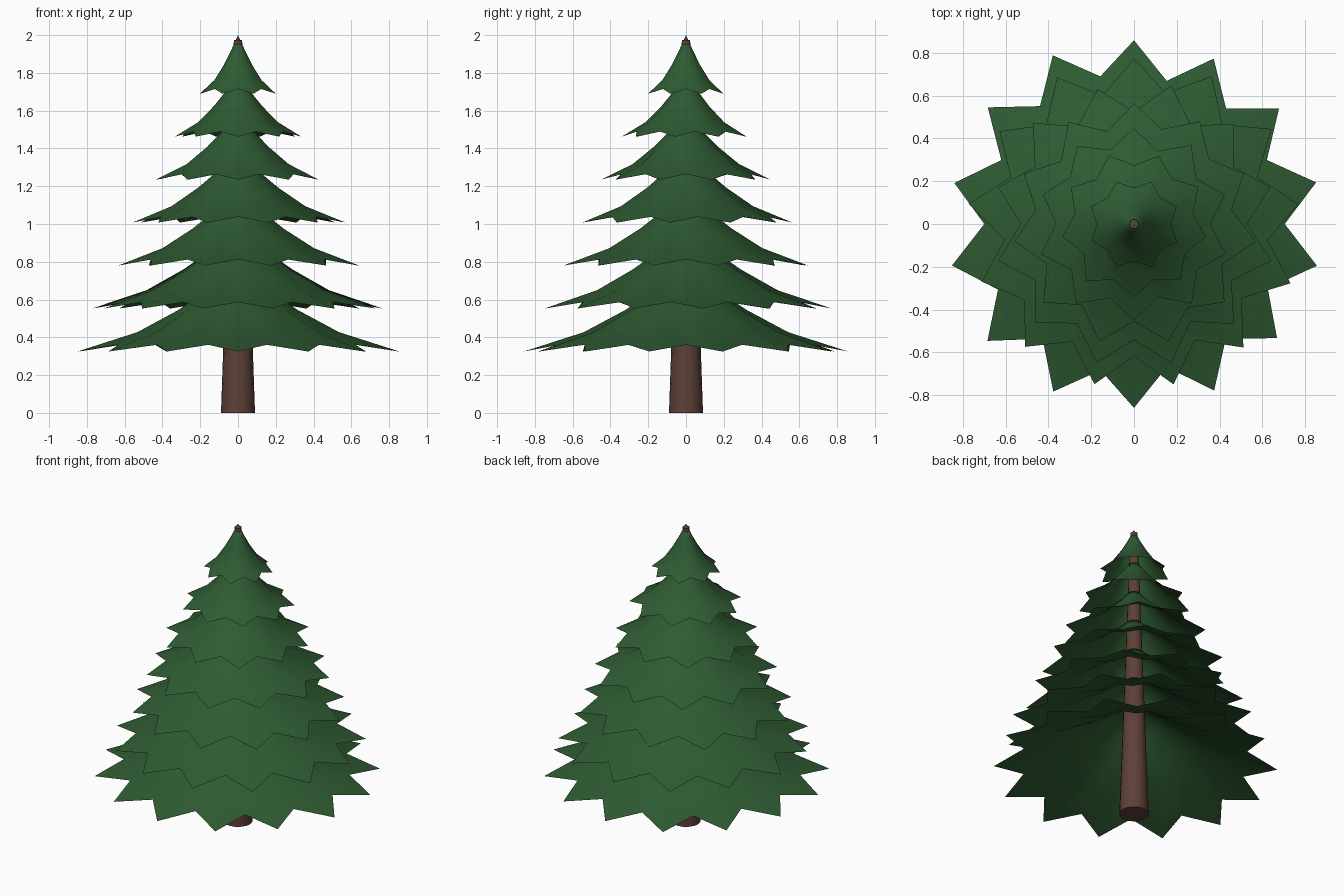
import bpy, bmesh, math, random

random.seed(4)
if "Cube" in bpy.data.objects:
    bpy.data.objects.remove(bpy.data.objects["Cube"])


def make_material(name, rgb):
    mat = bpy.data.materials.new(name)
    mat.use_nodes = True
    colour = (*rgb, 1)
    mat.diffuse_color = colour
    bsdf = mat.node_tree.nodes["Principled BSDF"]
    bsdf.inputs["Base Color"].default_value = colour
    bsdf.inputs["Roughness"].default_value = 0.9
    return mat


needle_green = make_material("needle_green", (0.028, 0.105, 0.032))
bark_brown = make_material("bark_brown", (0.109, 0.051, 0.038))


def finish(bm, name, mat, sharp_angle):
    mesh = bpy.data.meshes.new(name)
    bm.to_mesh(mesh)
    bm.free()
    mesh.materials.append(mat)
    obj = bpy.data.objects.new(name, mesh)
    bpy.context.collection.objects.link(obj)
    bpy.ops.object.select_all(action="DESELECT")
    obj.select_set(True)
    bpy.context.view_layer.objects.active = obj
    bpy.ops.object.shade_smooth_by_angle(angle=math.radians(sharp_angle))
    return obj


# Tapered trunk running up through every tier
bm = bmesh.new()
bmesh.ops.create_cone(bm, cap_ends=True, segments=16, radius1=0.09,
                      radius2=0.022, depth=1.975)
bmesh.ops.translate(bm, verts=bm.verts, vec=(0, 0, 1.975 / 2))
finish(bm, "trunk", bark_brown, 40)


def branch_tier(name, rim_z, height, radius, points, tip_in_front):
    """Open drooping cone whose rim is a star of branch tips and notches."""
    bm = bmesh.new()
    columns = points * 2
    start = -math.pi / 2 + (0 if tip_in_front else math.pi / points)
    reach = [radius * random.uniform(0.98, 1.01) if i % 2 == 0
             else radius * random.uniform(0.785, 0.815) for i in range(columns)]
    apex = bm.verts.new((0, 0, rim_z + height))
    rings = []
    for t in (0.2, 0.4, 0.65, 1.0):
        ring = []
        for i in range(columns):
            a = start + i * math.pi / points
            mean = radius * 0.9
            r = t * (mean + (reach[i] - mean) * t)
            drop = 0.08 * t ** 3 if i % 2 else 0
            z = rim_z + height * ((1 - t) ** 1.4 + drop)
            ring.append(bm.verts.new((r * math.cos(a), r * math.sin(a), z)))
        rings.append(ring)
    for i in range(columns):
        j = (i + 1) % columns
        bm.faces.new((apex, rings[0][i], rings[0][j]))
        for upper, lower in zip(rings, rings[1:]):
            bm.faces.new((upper[i], lower[i], lower[j], upper[j]))
    finish(bm, name, needle_green, 60)


# Seven tiers, shrinking and losing branches toward the top
radii = (0.87, 0.775, 0.665, 0.57, 0.455, 0.345, 0.215)
tip_in_front = (True, False, False, False, True, True, False)
for k, (radius, tip) in enumerate(zip(radii, tip_in_front)):
    branch_tier(f"branch_tier_{k + 1}", 0.325 + 0.2275 * k,
                0.445 - 0.0225 * k, radius, 14 - k, tip)
